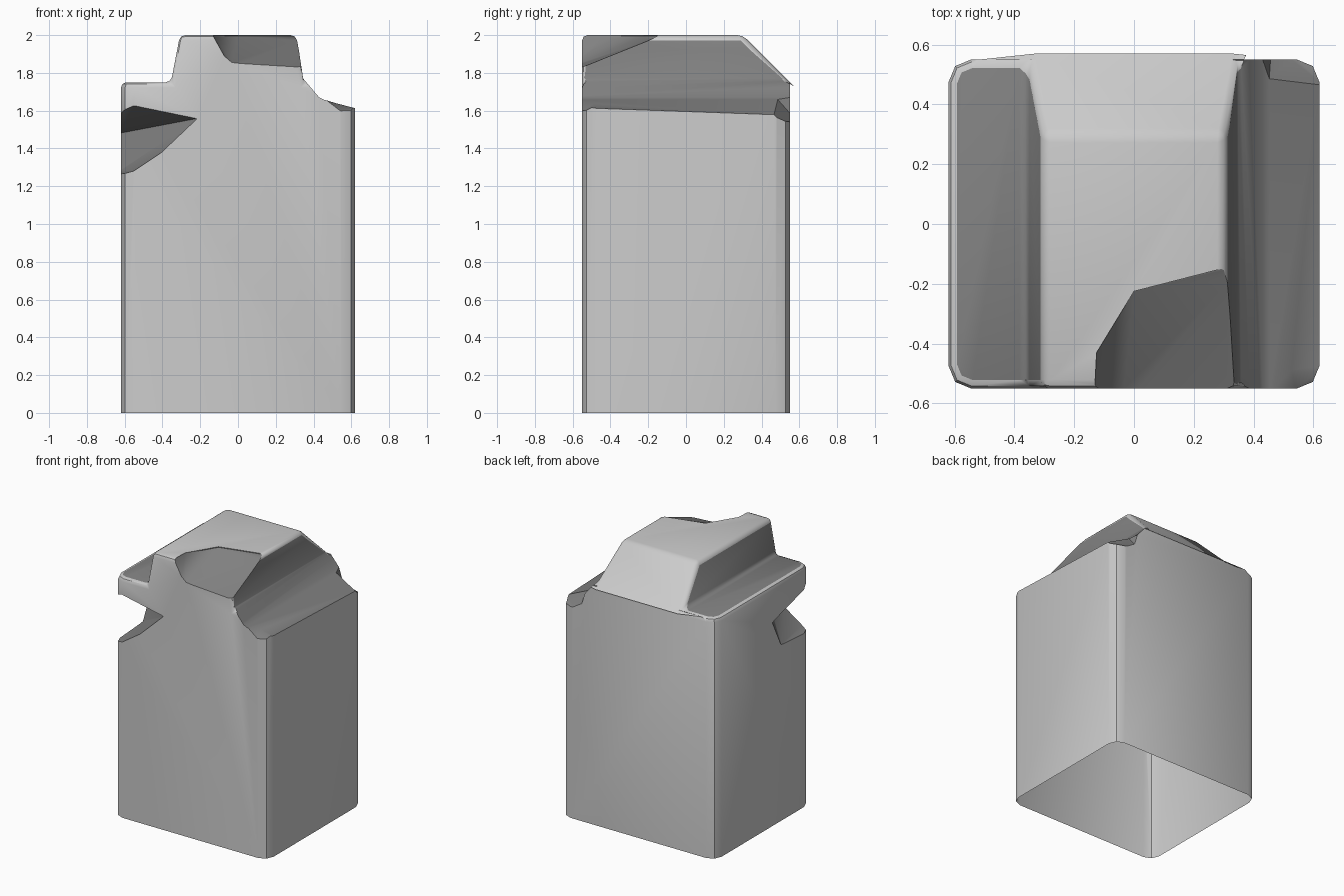
import bpy, bmesh, math
from mathutils import Vector

if "Cube" in bpy.data.objects:
    bpy.data.objects.remove(bpy.data.objects["Cube"])

light = bpy.data.materials.new("light_stone")
light.diffuse_color = (0.8, 0.8, 0.8, 1)
light.use_nodes = True
light.node_tree.nodes["Principled BSDF"].inputs["Base Color"].default_value = light.diffuse_color
dark = bpy.data.materials.new("dark_stone")
dark.diffuse_color = (0.22, 0.22, 0.22, 1)
dark.use_nodes = True
dark.node_tree.nodes["Principled BSDF"].inputs["Base Color"].default_value = dark.diffuse_color


def hull(name, pts):
    """Convex cutter from a handful of points."""
    bm = bmesh.new()
    for p in pts:
        bm.verts.new(p)
    bmesh.ops.convex_hull(bm, input=bm.verts[:])
    loose = [v for v in bm.verts if not v.link_faces]
    bmesh.ops.delete(bm, geom=loose, context='VERTS')
    bmesh.ops.recalc_face_normals(bm, faces=bm.faces[:])
    me = bpy.data.meshes.new(name)
    bm.to_mesh(me)
    bm.free()
    me.materials.append(dark)
    ob = bpy.data.objects.new(name, me)
    bpy.context.collection.objects.link(ob)
    ob.hide_render = True
    return ob


def volume(me):
    bm = bmesh.new()
    bm.from_mesh(me)
    v = bm.calc_volume() if bm.faces else 0.0
    bm.free()
    return v


def cut(target, cutter):
    """Subtract the cutter; try other solvers if a result is not sound."""
    before = volume(target.data)
    m = target.modifiers.new("cut", 'BOOLEAN')
    m.operation = 'DIFFERENCE'
    m.object = cutter
    result = None
    for solver in ('EXACT', 'MANIFOLD', 'FLOAT'):
        m.solver = solver
        if solver == 'EXACT':
            m.material_mode = 'TRANSFER'
        bpy.context.view_layer.update()
        dg = bpy.context.evaluated_depsgraph_get()
        me = bpy.data.meshes.new_from_object(target.evaluated_get(dg), depsgraph=dg)
        if 0.8 * before < volume(me) < before - 1e-5:
            result = me
            break
    target.modifiers.remove(m)
    if result:
        target.data = result
    bpy.data.objects.remove(cutter, do_unlink=True)


def prism_y(profile, a=-0.8, b=0.8):
    return [(x, y, z) for x, z in profile for y in (a, b)]


# Block with rounded upright corners (runs below the floor, trimmed later)
bm = bmesh.new()
bmesh.ops.create_cube(bm, size=1)
for v in bm.verts:
    v.co = Vector((v.co.x * 1.24, v.co.y * 1.1, 2 if v.co.z > 0 else -0.3))
up = [e for e in bm.edges if abs(e.verts[0].co.z - e.verts[1].co.z) > 1]
bmesh.ops.bevel(bm, geom=up, offset=0.075, segments=2, profile=0.5, affect='EDGES')
bmesh.ops.recalc_face_normals(bm, faces=bm.faces[:])
me = bpy.data.meshes.new("stone_block")
bm.to_mesh(me)
bm.free()
me.materials.append(light)
me.materials.append(dark)
block = bpy.data.objects.new("stone_block", me)
bpy.context.collection.objects.link(block)

# Side ledges and sloping back of the raised top
for s in (-1, 1):
    cut(block, hull("ledge_cut", prism_y(
        [(s * 0.288, 2.1), (s * 0.355, 1.75), (s * 0.9, 1.75), (s * 0.9, 2.1)])))
cut(block, hull("slope_cut", [(x, y, z) for x in (-0.9, 0.9)
                              for y, z in ((0.20, 2.1), (0.9, 1.4), (0.9, 2.1))]))

# Soften the upper edges; ledge floors and walls are dark
bm = bmesh.new()
bm.from_mesh(block.data)
bmesh.ops.remove_doubles(bm, verts=bm.verts[:], dist=0.003)
bmesh.ops.dissolve_limit(bm, angle_limit=0.02, verts=bm.verts[:], edges=bm.edges[:])
bm.normal_update()
for f in bm.faces:
    c = f.calc_center_median()
    floor = f.normal.z > 0.9 and 1.7 < c.z < 1.8
    wall = abs(f.normal.x) > 0.9 and abs(c.x) < 0.4
    f.material_index = 1 if floor or wall else 0
soft = []
for e in bm.edges:
    d = (e.verts[0].co - e.verts[1].co).normalized()
    z = max(v.co.z for v in e.verts)
    if z > 0.5 and abs(d.z) < 0.99 and len(e.link_faces) == 2 and e.calc_face_angle() > 0.5:
        soft.append(e)
bmesh.ops.bevel(bm, geom=soft, offset=0.028, segments=2, profile=0.5,
                affect='EDGES', material=0)
for f in bm.faces:
    c = f.calc_center_median()
    if 0.33 < abs(c.x) < 0.4 and 1.74 < c.z < 1.8 and abs(c.y) < 0.5:
        f.material_index = 1
bmesh.ops.recalc_face_normals(bm, faces=bm.faces[:])
bm.to_mesh(block.data)
bm.free()

# Broken right shoulder
cut(block, hull("shoulder_break", [
    (0.295, -0.7, 2.1), (0.295, 0.7, 2.1), (0.345, -0.7, 1.77), (0.345, 0.7, 1.77),
    (0.43, -0.7, 1.67), (0.43, 0.7, 1.67), (0.66, -0.7, 1.61), (0.66, 0.7, 1.56),
    (0.9, -0.7, 2.1), (0.9, 0.7, 2.1)]))
# Small chips on the right corners
cut(block, hull("back_corner_chip", [
    (0.39, 0.6, 1.75), (0.46, 0.6, 1.53), (0.7, 0.6, 1.49), (0.7, 0.42, 1.58),
    (0.45, 0.45, 1.70), (0.7, 0.6, 1.9)]))
cut(block, hull("front_corner_chip", [
    (0.42, -0.6, 1.67), (0.55, -0.6, 1.57), (0.68, -0.52, 1.60), (0.52, -0.45, 1.66),
    (0.66, -0.44, 1.64), (0.6, -0.7, 1.8)]))
# Broken front edge of the top
rim = [(-0.125, -0.43, 1.995), (-0.135, -0.62, 1.995), (0, -0.225, 1.995), (0.37, -0.13, 1.995)]
cut(block, hull("front_top_break", rim + [(x, y, 2.2) for x, y, z in rim] + [
    (-0.04, -0.62, 1.825), (0.37, -0.62, 1.80), (0.37, -0.62, 2.2)]))
# Notch in the front left corner
cut(block, hull("left_notch", [
    (-0.21, -0.56, 1.56), (-0.40, -0.56, 1.38), (-0.55, -0.56, 1.63), (-0.55, -0.56, 1.28),
    (-0.63, -0.10, 1.48), (-0.63, -0.20, 1.28), (-0.63, -0.38, 1.51), (-0.46, -0.40, 1.43),
    (-0.68, -0.60, 1.60), (-0.68, -0.60, 1.24)]))

# Trim at floor level, leaving the underside open
bm = bmesh.new()
bm.from_mesh(block.data)
bmesh.ops.bisect_plane(bm, geom=bm.verts[:] + bm.edges[:] + bm.faces[:],
                       plane_co=(0, 0, 0), plane_no=(0, 0, 1), clear_inner=True)
bm.to_mesh(block.data)
bm.free()

bpy.ops.object.select_all(action='DESELECT')
block.select_set(True)
bpy.context.view_layer.objects.active = block
bpy.ops.object.shade_smooth_by_angle(angle=math.radians(40))
